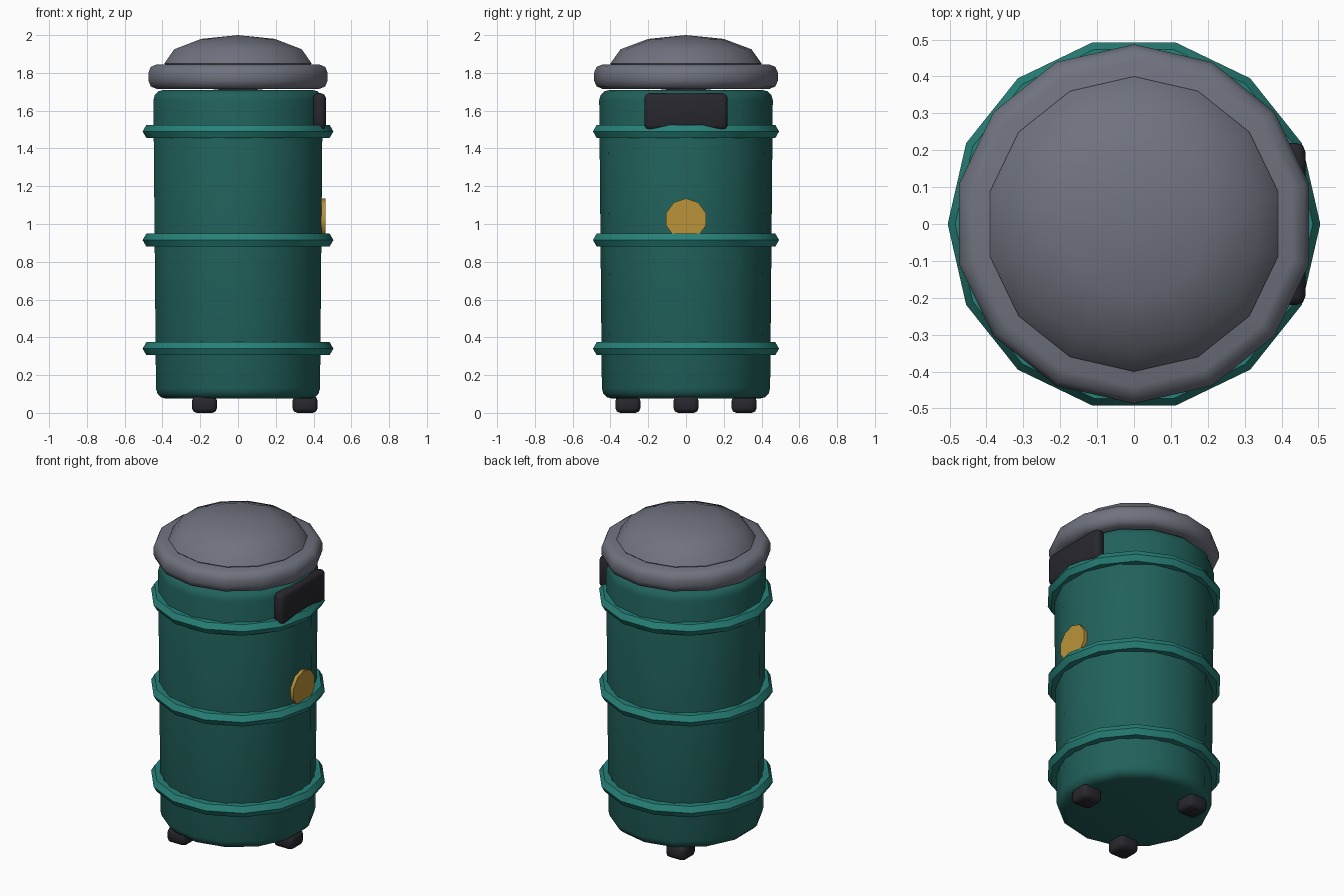
import bpy
from math import radians, cos, sin, pi

if "Cube" in bpy.data.objects:
    bpy.data.objects.remove(bpy.data.objects["Cube"])


def material(name, rgb):
    m = bpy.data.materials.new(name)
    m.diffuse_color = (*rgb, 1)
    m.use_nodes = True
    m.node_tree.nodes["Principled BSDF"].inputs["Base Color"].default_value = m.diffuse_color
    return m


GREEN = material("dark_green", (0.015, 0.12, 0.105))
TEAL = material("teal", (0.02, 0.22, 0.19))
GREY = material("slate_grey", (0.16, 0.17, 0.21))
BLACK = material("black", (0.02, 0.02, 0.027))
GOLD = material("gold", (0.5, 0.29, 0.04))


def finish(name, mat, bevel=0, segments=2):
    """Name, colour, bevel and smooth the active object."""
    ob = bpy.context.object
    ob.name = name
    ob.data.materials.append(mat)
    bpy.ops.object.transform_apply(location=False, rotation=True, scale=True)
    if bevel:
        mod = ob.modifiers.new("bevel", 'BEVEL')
        mod.width = bevel
        mod.segments = segments
        mod.limit_method = 'ANGLE'
        mod.angle_limit = radians(50)
        bpy.ops.object.modifier_apply(modifier=mod.name)
    bpy.ops.object.shade_smooth_by_angle(angle=radians(50))
    return ob


def box(name, loc, size, mat, bevel):
    bpy.ops.mesh.primitive_cube_add(size=1, location=loc)
    bpy.context.object.scale = size
    finish(name, mat, bevel)


# Tapered drum body
bpy.ops.mesh.primitive_cone_add(vertices=14, radius1=0.445, radius2=0.46,
                                depth=1.635, location=(0, 0, 0.8925))
finish("body", GREEN, 0.055, 3)

# Raised hoops around the body
for i, z in enumerate((0.34, 0.915, 1.49)):
    bpy.ops.mesh.primitive_torus_add(major_segments=14, minor_segments=6,
                                     major_radius=0.465, minor_radius=0.04,
                                     location=(0, 0, z))
    finish(f"hoop_{i + 1}", TEAL)

# Lid rim and dome
bpy.ops.mesh.primitive_cylinder_add(vertices=14, radius=0.487, depth=0.13,
                                    location=(0, 0, 1.78))
finish("lid_rim", GREY, 0.045)
bpy.ops.mesh.primitive_uv_sphere_add(segments=14, ring_count=6, radius=1,
                                     location=(0, 0, 1.85))
bpy.context.object.scale = (0.4, 0.4, 0.15)
finish("lid_dome", GREY)

# Handle block on the right side
box("handle", (0.432, 0, 1.595), (0.066, 0.44, 0.195), BLACK, 0.025)

# Round badge below the handle
bpy.ops.mesh.primitive_cylinder_add(vertices=10, radius=0.11, depth=0.04,
                                    location=(0.443, 0, 1.025),
                                    rotation=(pi / 2, 0, pi / 2))
finish("badge", GOLD)

# Three feet, evenly spaced
for i in range(3):
    a = i * 2 * pi / 3
    box(f"foot_{i + 1}", (0.355 * cos(a), 0.355 * sin(a), 0.045),
        (0.132, 0.132, 0.09), BLACK, 0.025)
